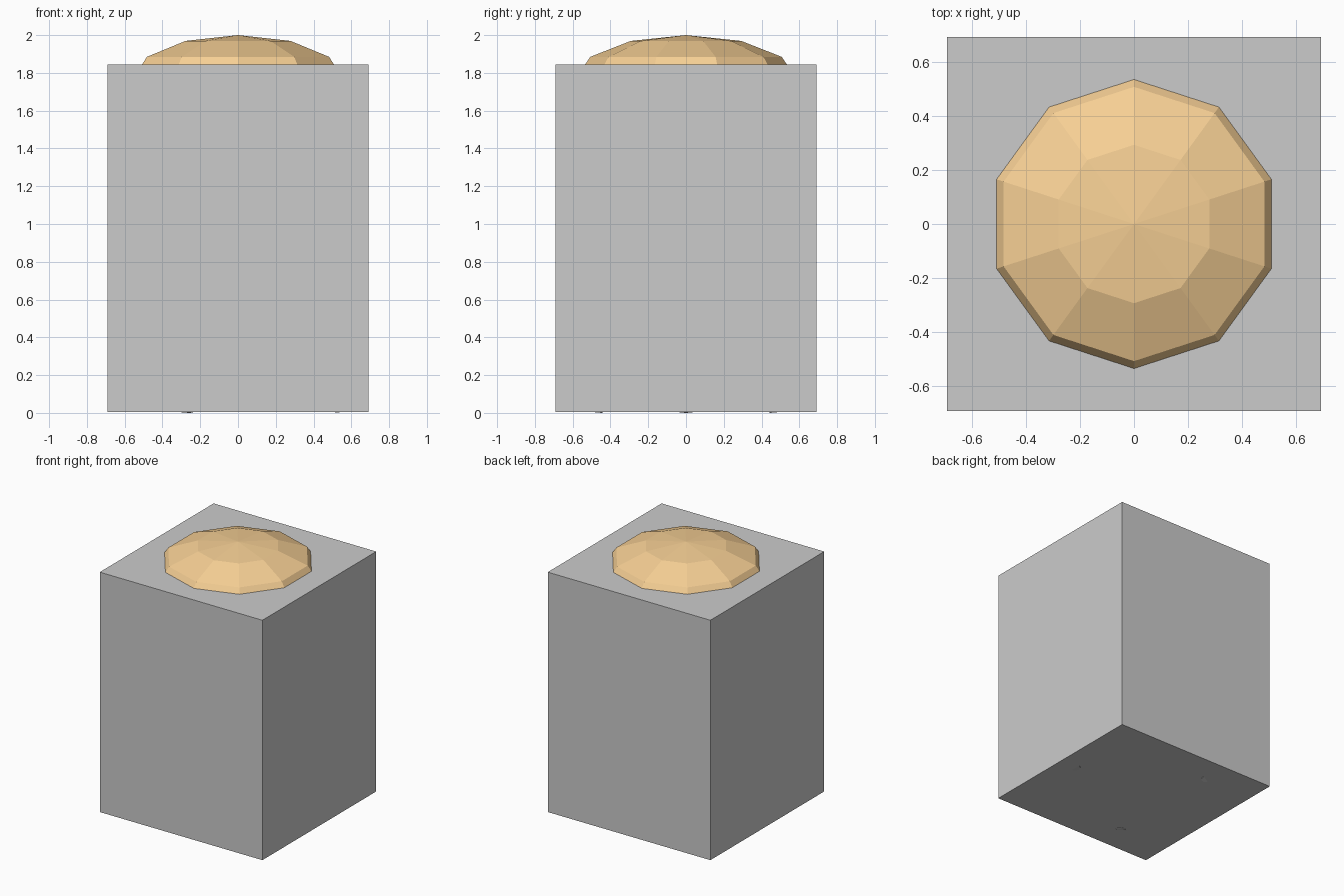
import bpy, bmesh, math
from mathutils import Vector, Matrix

if "Cube" in bpy.data.objects:
    bpy.data.objects.remove(bpy.data.objects["Cube"])


def add_object(name, bm):
    mesh = bpy.data.meshes.new(name)
    bm.to_mesh(mesh)
    bm.free()
    obj = bpy.data.objects.new(name, mesh)
    bpy.context.collection.objects.link(obj)
    return obj


# Block body, its underside just above the floor
BOTTOM, TOP, WIDTH = 0.005, 1.845, 1.38
bm = bmesh.new()
bmesh.ops.create_cube(bm, size=1)
bmesh.ops.scale(bm, vec=(WIDTH, WIDTH, TOP - BOTTOM), verts=bm.verts)
bmesh.ops.translate(bm, vec=(0, 0, (TOP + BOTTOM) / 2), verts=bm.verts)
add_object("block_body", bm)

# Faceted cushion: flattened ten-sided sphere, half sunk into the block
bm = bmesh.new()
bmesh.ops.create_uvsphere(bm, u_segments=10, v_segments=6, radius=1)
# put corners on the y axis
if max(v.co.y for v in bm.verts) < 0.99:
    bmesh.ops.rotate(bm, matrix=Matrix.Rotation(math.pi / 10, 3, 'Z'), verts=bm.verts)
bmesh.ops.scale(bm, vec=(0.585, 0.585, 0.23), verts=bm.verts)
bmesh.ops.translate(bm, vec=(0, 0, 1.77), verts=bm.verts)
cushion = add_object("cushion", bm)
orange = bpy.data.materials.new("orange")
orange.diffuse_color = (0.93, 0.63, 0.30, 1)
orange.use_nodes = True
orange.node_tree.nodes["Principled BSDF"].inputs["Base Color"].default_value = orange.diffuse_color
cushion.data.materials.append(orange)

# Three splayed legs inside the block, tips just showing underneath
for i in range(3):
    turn = Matrix.Rotation(i * math.tau / 3, 3, 'Z')
    foot = turn @ Vector((0.56, 0, 0.007))
    head = turn @ Vector((0.30, 0, 1.70))
    axis = head - foot
    bm = bmesh.new()
    bmesh.ops.create_cone(bm, cap_ends=True, segments=10, radius1=0.045,
                          radius2=0.045, depth=axis.length)
    pose = Matrix.Translation((foot + head) / 2) @ axis.to_track_quat('Z', 'Y').to_matrix().to_4x4()
    bmesh.ops.transform(bm, matrix=pose, verts=bm.verts)
    add_object(f"leg_{i + 1}", bm)
